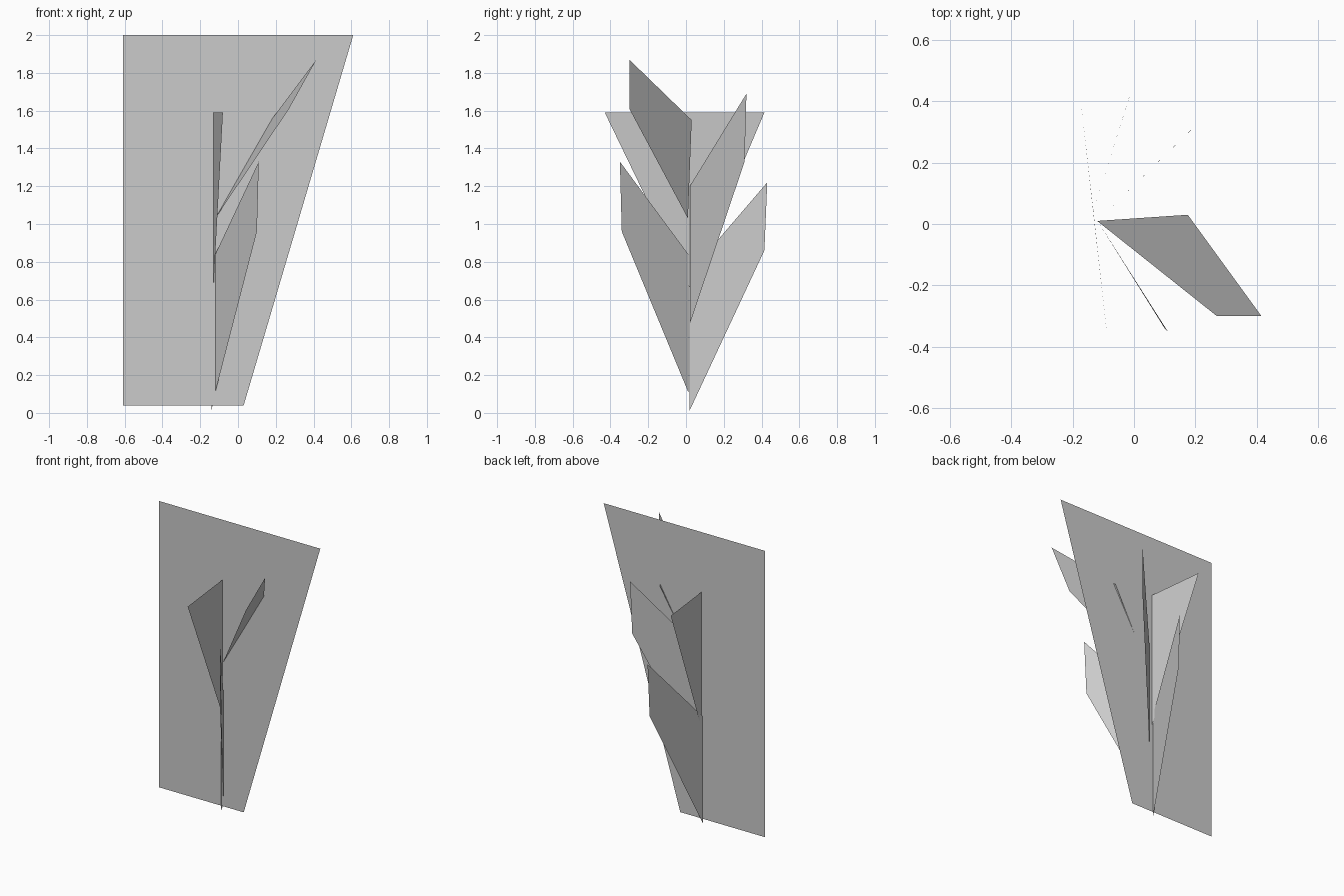
import bpy

cube = bpy.data.objects.get("Cube")
if cube:
    bpy.data.objects.remove(cube, do_unlink=True)

# One plain grey for every sheet
grey = bpy.data.materials.new("plain_grey")
grey.use_nodes = True
colour = (0.6, 0.6, 0.6, 1)
grey.diffuse_color = colour
grey.node_tree.nodes["Principled BSDF"].inputs["Base Color"].default_value = colour


def sheet(name, corners):
    """One flat face through its corners, in order."""
    mesh = bpy.data.meshes.new(name)
    mesh.from_pydata(corners, [], [tuple(range(len(corners)))])
    mesh.materials.append(grey)
    obj = bpy.data.objects.new(name, mesh)
    bpy.context.collection.objects.link(obj)
    return obj


def leaf(name, root, low, high, root_z, low_z, high_z):
    """Upright leaf: tall edge at the stem, short edge at the tip."""
    bottom, top = root_z
    return sheet(name, [(*root, bottom), (*low, low_z), (*high, high_z), (*root, top)])


# Upright main sheet, tapering to the foot
plate_y = 0.019
sheet("main_sheet", [(-0.61, plate_y, 0.04), (0.03, plate_y, 0.04),
                     (0.61, plate_y, 2.0), (-0.61, plate_y, 2.0)])

# Upright leaves fanning out from the stem line
leaf("back_low_leaf", (-0.14, 0.018), (-0.015, 0.415), (-0.01, 0.43),
     (0.01, 0.74), 0.86, 1.22)
leaf("back_high_leaf", (-0.11, 0.02), (0.19, 0.31), (0.20, 0.32),
     (0.47, 1.20), 1.33, 1.69)
leaf("front_low_leaf", (-0.12, 0.012), (0.10, -0.34), (0.11, -0.35),
     (0.11, 0.84), 0.96, 1.33)

# Leaning leaf at the top
sheet("front_high_leaf", [(-0.12, 0.01, 1.03), (0.27, -0.30, 1.61),
                          (0.415, -0.30, 1.87), (0.175, 0.03, 1.55)])

# Crosswise leaf with a level top, running to a point
sheet("cross_leaf", [(-0.13, 0.02, 0.66), (-0.175, 0.415, 1.59), (-0.08, -0.43, 1.59)])
